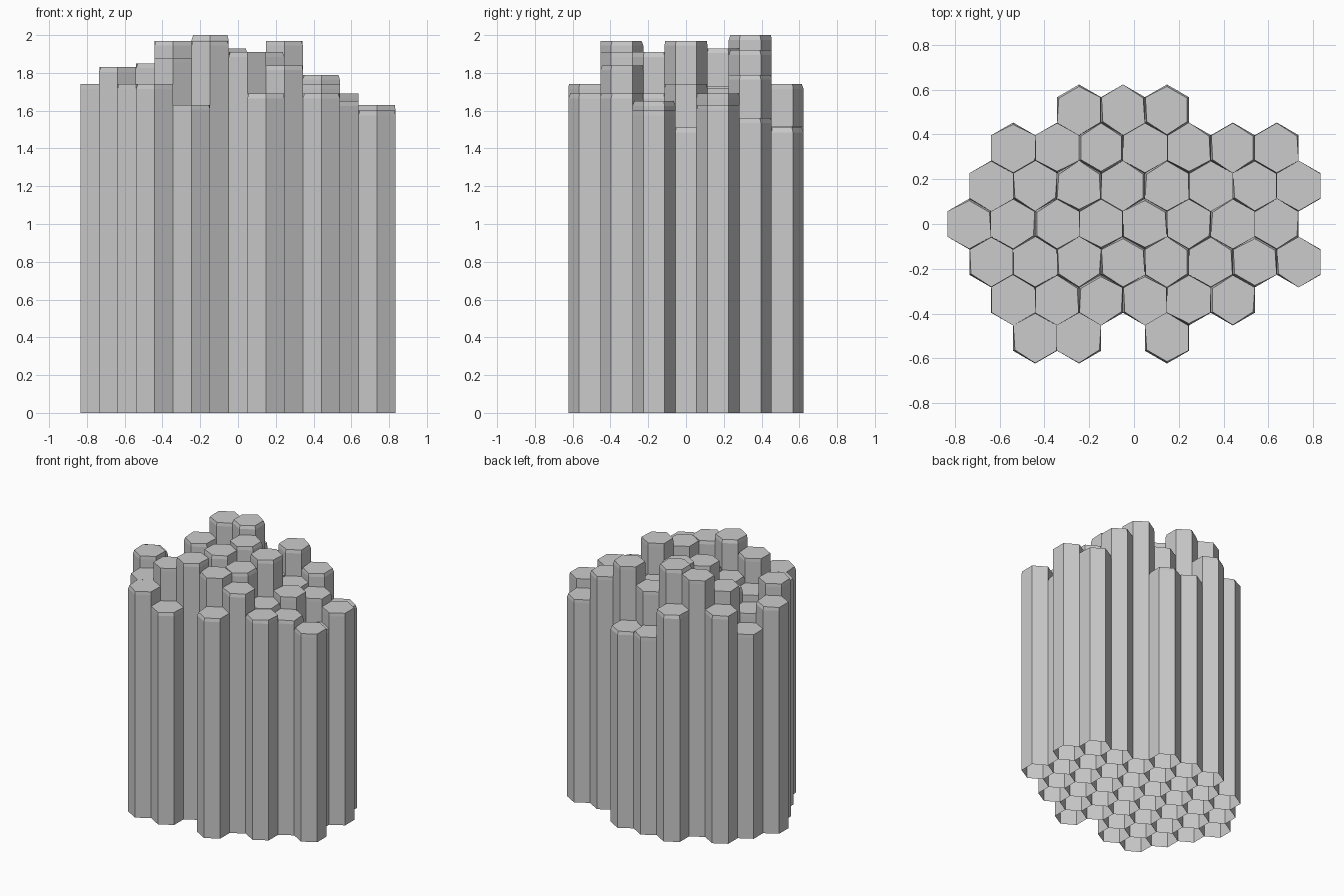
import bpy, bmesh, math, random

if "Cube" in bpy.data.objects:
    bpy.data.objects.remove(bpy.data.objects["Cube"])

random.seed(4)
HALF = 0.098                          # half the flat-to-flat width of a column
RADIUS = HALF / math.cos(math.pi / 6)
ROW_STEP = RADIUS * 1.5

# row index (front to back): x of the first column, heights left to right (None = gap)
ROWS = {
    -3: (-0.441, [1.74, 1.63, None, 1.69]),
    -2: (-0.539, [1.74, 1.88, 1.97, 1.91, 1.84, 1.69]),
    -1: (-0.637, [1.83, 1.69, 1.74, 1.76, 1.91, 1.69, 1.65, 1.60]),
    0: (-0.735, [1.74, 1.64, 1.75, 1.90, 1.72, 1.97, 1.74, 1.51]),
    1: (-0.637, [1.57, 1.85, 1.70, 1.93, 1.73, 1.72, 1.69, 1.63]),
    2: (-0.539, [1.75, 1.97, 2.00, 1.78, 1.92, 1.79, 1.56]),
    3: (-0.245, [1.74, 1.52, 1.51]),
}


def add_column(bm, cx, cy, height):
    """Hexagonal tube, open below, with a slightly worn rim and a flat cap."""
    def ring(z, scale):
        verts = []
        for i in range(6):
            a = math.radians(30 + 60 * i)
            r = RADIUS * scale()
            verts.append(bm.verts.new((cx + r * math.cos(a), cy + r * math.sin(a), z)))
        return verts

    rings = [ring(0, lambda: 1),
             ring(height - 0.025, lambda: 1),
             ring(height, lambda: random.choice((1, 0.98, 0.92)))]
    for low, high in zip(rings, rings[1:]):
        for i in range(6):
            j = (i + 1) % 6
            bm.faces.new((low[i], low[j], high[j], high[i]))
    bm.faces.new(rings[-1])


# one object per row of columns
for row, (x0, heights) in ROWS.items():
    bm = bmesh.new()
    for k, h in enumerate(heights):
        if h:
            add_column(bm, x0 + 2 * HALF * k, row * ROW_STEP, h)
    mesh = bpy.data.meshes.new(f"basalt_column_row_{row + 4}")
    bm.to_mesh(mesh)
    bm.free()
    obj = bpy.data.objects.new(mesh.name, mesh)
    bpy.context.collection.objects.link(obj)
